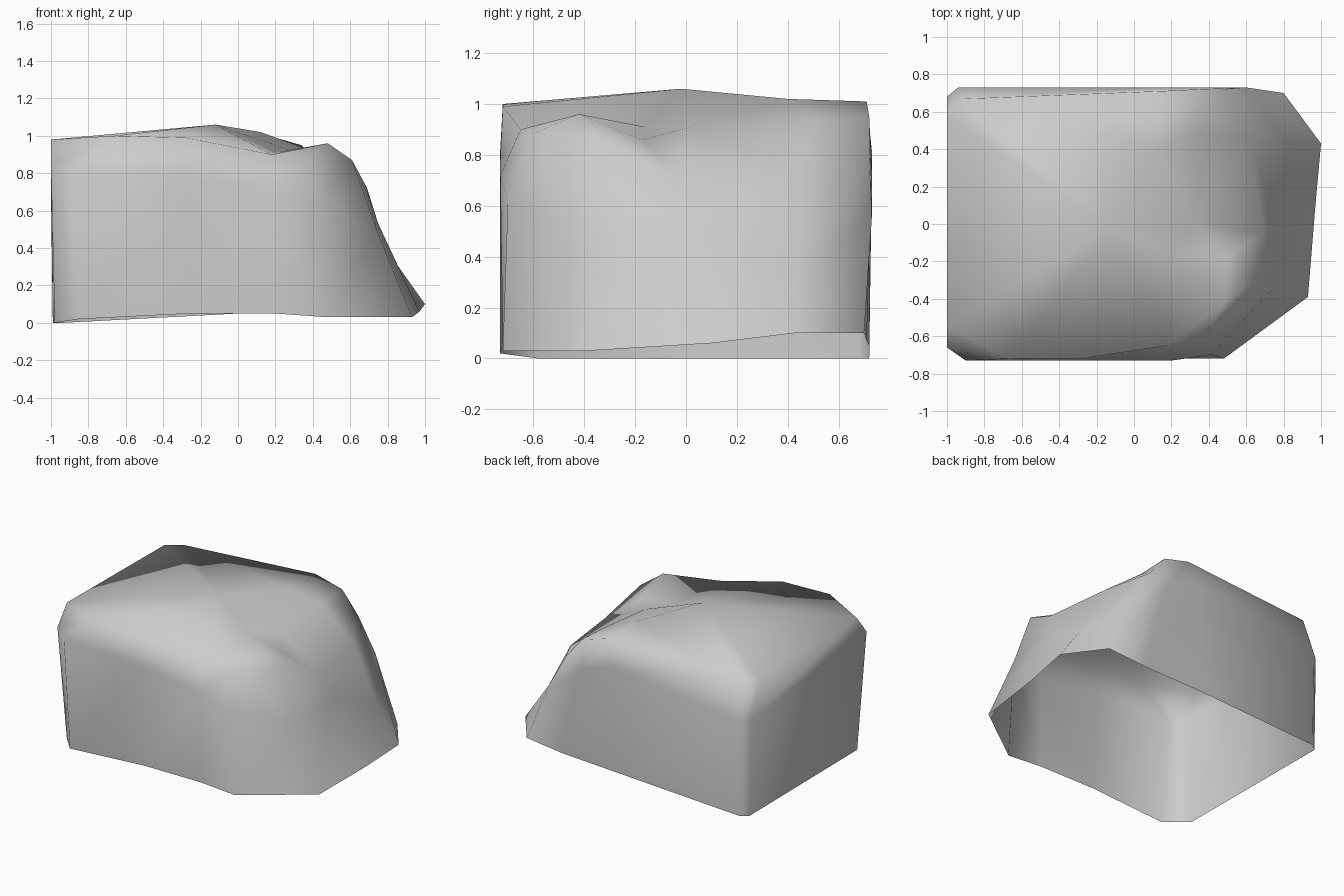
import bpy
import bmesh
from mathutils import Vector
from mathutils.geometry import delaunay_2d_cdt

default_cube = bpy.data.objects.get("Cube")
if default_cube:
    bpy.data.objects.remove(default_cube, do_unlink=True)


def make_material(name, colour):
    material = bpy.data.materials.new(name)
    material.use_nodes = True
    material.diffuse_color = colour
    shader = material.node_tree.nodes["Principled BSDF"]
    shader.inputs["Base Color"].default_value = colour
    shader.inputs["Roughness"].default_value = 0.9
    return material


def add_ring(mesh, points):
    return [mesh.verts.new(point) for point in points]


def bridge_rings(mesh, lower, upper):
    count = len(lower)
    for i in range(count):
        j = (i + 1) % count
        mesh.faces.new((lower[i], lower[j], upper[j], upper[i]))


def cap_ring(mesh, rim, inner):
    """Triangulate the uneven top between the rim and its inner bumps."""
    verts = rim + inner
    flat = [Vector((v.co.x, v.co.y)) for v in verts]
    outline = [list(range(len(rim)))]
    result = delaunay_2d_cdt(flat, [], outline, 1, 1e-5)
    faces, sources = result[2], result[3]
    for face in faces:
        mesh.faces.new([verts[sources[i][0]] for i in face])


# Open foot of the rock, counterclockwise from the front right corner
foot_outline = [
    (-.98, -.58, 0), (-.85, -.73, .02), (-.25, -.72, .05),
    (.2, -.72, .05), (.48, -.72, .03), (.93, -.39, .03),
    (.97, .1, .06), (1, .43, .1), (.8, .7, .1),
    (.5, .71, .07), (0, .72, .05), (-.94, .72, 0), (-.99, .68, 0),
]

# Upper part of the walls, where they start to round over
wall_outline = [
    (-1, -.66, .84), (-.9, -.73, .82), (-.28, -.73, .78),
    (.2, -.73, .72), (.41, -.7, .62), (.74, -.35, .5),
    (.75, 0, .53), (.83, .43, .34), (.6, .73, .55),
    (.33, .73, .74), (.1, .73, .82), (-.94, .73, .7), (-1, .68, .7),
]

# Upper rim, sloping down into the broken left side
rim_outline = [
    (-1, -.55, .98), (-.66, -.72, 1), (-.28, -.72, .99),
    (.18, -.65, .9), (.38, -.61, .88), (.61, -.34, .87),
    (.69, -.05, .72), (.62, .45, .73), (.47, .72, .79),
    (.34, .72, .95), (.13, .71, 1.01), (-.9, .67, .96), (-1, .58, .97),
]

# Peak, knob and hollow on the top
top_bumps = [
    (-.12, -.02, 1.06), (.48, -.42, .96), (.2, -.16, .91),
    (.5, -.17, .86), (.32, .02, .91), (.34, .48, .94),
    (.12, .4, 1.02),
]

mesh = bmesh.new()
foot, wall, rim, bumps = [
    add_ring(mesh, points)
    for points in (foot_outline, wall_outline, rim_outline, top_bumps)
]
bridge_rings(mesh, foot, wall)
bridge_rings(mesh, wall, rim)
cap_ring(mesh, rim, bumps)
for face in mesh.faces:
    face.smooth = True
mesh.normal_update()

rock_data = bpy.data.meshes.new("rock_shell")
mesh.to_mesh(rock_data)
mesh.free()
rock_data.materials.append(make_material("stone grey", (.6, .6, .6, 1)))
rock = bpy.data.objects.new("rock_shell", rock_data)
bpy.context.collection.objects.link(rock)
